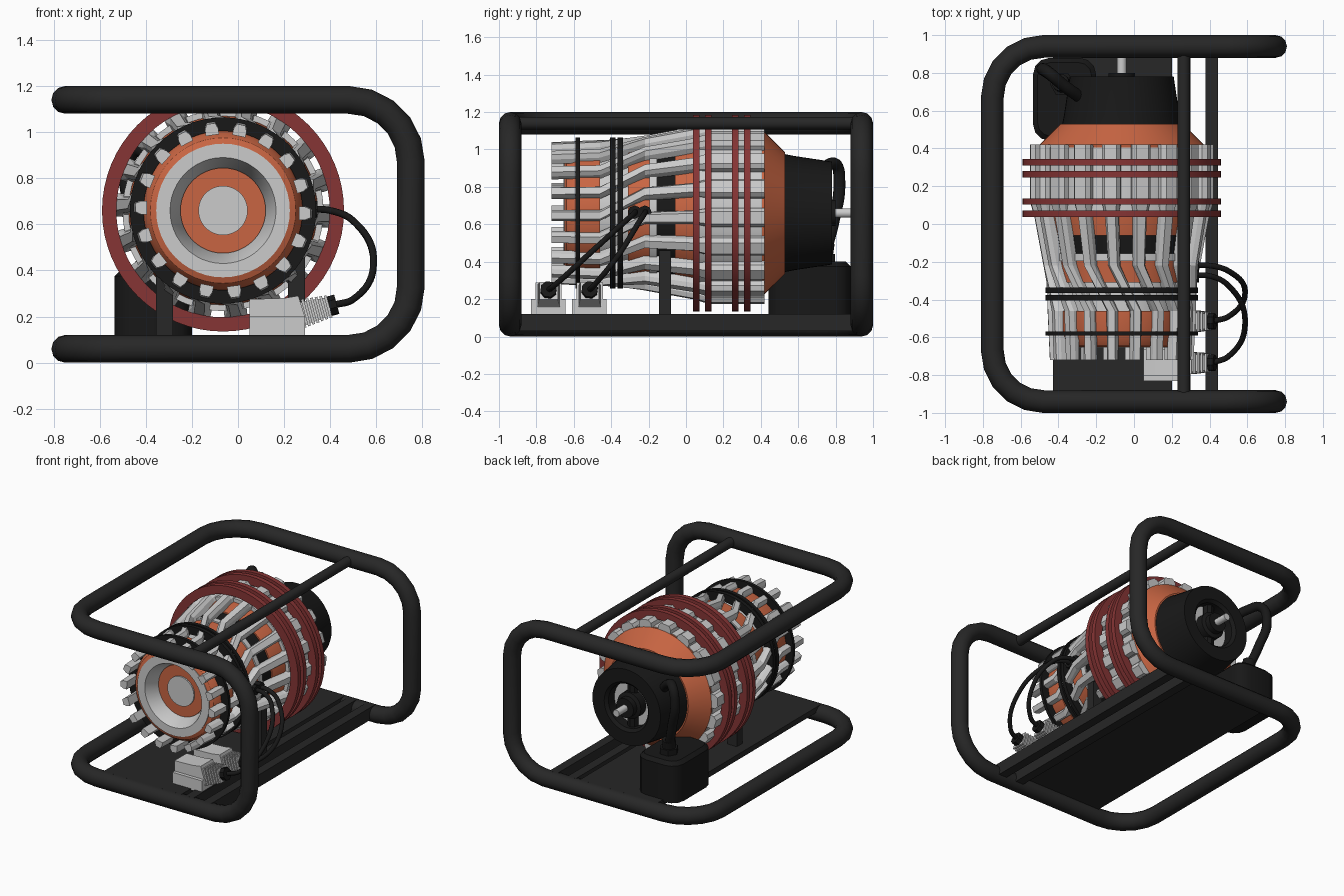
import bpy, bmesh, math
from mathutils import Vector, Matrix

if "Cube" in bpy.data.objects:
    bpy.data.objects.remove(bpy.data.objects["Cube"])

AX, AZ = -0.065, 0.66   # axis of the machine body, runs along y


def material(name, rgb):
    m = bpy.data.materials.new(name)
    m.diffuse_color = (*rgb, 1)
    m.use_nodes = True
    m.node_tree.nodes["Principled BSDF"].inputs["Base Color"].default_value = m.diffuse_color
    return m


DARK = material("dark", (0.02, 0.02, 0.02))
BLACK = material("black", (0.009, 0.009, 0.009))
ORANGE = material("orange", (0.58, 0.13, 0.055))
RED = material("red", (0.24, 0.035, 0.035))


def finish(ob, mat=None, smooth=True):
    if mat:
        ob.data.materials.append(mat)
    bpy.ops.object.select_all(action='DESELECT')
    ob.select_set(True)
    bpy.context.view_layer.objects.active = ob
    if ob.type == 'CURVE':
        bpy.ops.object.convert(target='MESH')
    if smooth:
        bpy.ops.object.shade_smooth_by_angle(angle=math.radians(32))
    return ob


def from_bm(name, bm, mat=None, smooth=True):
    bmesh.ops.recalc_face_normals(bm, faces=bm.faces)
    me = bpy.data.meshes.new(name)
    bm.to_mesh(me)
    bm.free()
    ob = bpy.data.objects.new(name, me)
    bpy.context.collection.objects.link(ob)
    return finish(ob, mat, smooth)


def lathe(name, profile, mat=None, closed=False, n=48, matrix=None):
    """Turn (radius, distance) points around the body axis, or around y of a given matrix."""
    M = matrix or Matrix.Translation((AX, 0, AZ))
    bm = bmesh.new()
    rings = []
    for r, y in profile:
        k = n if r > 1e-6 else 1
        rings.append([bm.verts.new(M @ Vector((r * math.cos(2 * math.pi * i / n), y,
                                               r * math.sin(2 * math.pi * i / n)))) for i in range(k)])
    pairs = list(zip(rings, rings[1:])) + ([(rings[-1], rings[0])] if closed else [])
    for a, b in pairs:
        for i in range(n):
            q = [a[i % len(a)], a[(i + 1) % len(a)], b[(i + 1) % len(b)], b[i % len(b)]]
            bm.faces.new(list(dict.fromkeys(q)))
    return from_bm(name, bm, mat)


def washer(name, y0, y1, r0, r1, mat=None):
    return lathe(name, [(r0, y0), (r1, y0), (r1, y1), (r0, y1)], mat, closed=True, n=64)


def rod(name, a, b, r, mat=None, n=20):
    a, b = Vector(a), Vector(b)
    M = Matrix.Translation(a) @ Vector((0, 1, 0)).rotation_difference(b - a).to_matrix().to_4x4()
    L = (b - a).length
    return lathe(name, [(0, 0), (r, 0), (r, L), (0, L)], mat, n=n, matrix=M)


def box(name, x, y, z, mat=None, bevel=0):
    bm = bmesh.new()
    bmesh.ops.create_cube(bm, size=1)
    for v in bm.verts:
        v.co = [(p[0] + p[1]) / 2 + c * (p[1] - p[0]) for p, c in zip((x, y, z), v.co)]
    if bevel:   # rounded upright edges
        ed = [e for e in bm.edges if abs(e.verts[0].co.z - e.verts[1].co.z) > 0.01]
        bmesh.ops.bevel(bm, geom=ed, offset=bevel, segments=3, affect='EDGES', profile=0.5)
        top = [e for e in bm.edges if min(v.co.z for v in e.verts) > z[1] - 0.001]
        bmesh.ops.bevel(bm, geom=top, offset=0.025, segments=1, affect='EDGES')
    return from_bm(name, bm, mat)


def tube(name, pts, r, mat, kind='POLY', cyclic=False):
    cu = bpy.data.curves.new(name, 'CURVE')
    cu.dimensions, cu.bevel_depth, cu.bevel_resolution = '3D', r, 4
    cu.use_fill_caps, cu.resolution_u = True, 10
    s = cu.splines.new(kind)
    add = s.bezier_points if kind == 'BEZIER' else s.points
    add.add(len(pts) - 1)
    for p, c in zip(add, pts):
        if kind == 'BEZIER':
            p.co, p.handle_left_type, p.handle_right_type = c, 'AUTO', 'AUTO'
        else:
            p.co = (*c, 1)
    s.use_cyclic_u = cyclic
    ob = bpy.data.objects.new(name, cu)
    bpy.context.collection.objects.link(ob)
    return finish(ob, mat)


# roll cage: one closed tube with rounded corners
X, Y, Z0, Z1 = 0.75, 0.94, 0.06, 1.14
corners = [(X, -Y, Z0), (-X, -Y, Z0), (-X, Y, Z0), (X, Y, Z0),
           (X, Y, Z1), (-X, Y, Z1), (-X, -Y, Z1), (X, -Y, Z1)]
path = []
for i, c in enumerate(corners):
    c = Vector(c)
    u = (Vector(corners[i - 1]) - c).normalized()
    w = (Vector(corners[(i + 1) % 8]) - c).normalized()
    for k in range(6):
        t, R = math.pi / 2 * k / 5, 0.27
        path.append(c + u * R * (1 - math.sin(t)) + w * R * (1 - math.cos(t)))
tube("cage_frame", path, 0.06, DARK, cyclic=True)

# crossbar, base plate, rails and legs
rod("top_crossbar", (0.263, -0.94, 1.14), (0.263, 0.94, 1.14), 0.034, DARK)
box("base_plate", (-0.43, 0.2), (-0.94, 0.94), (0.08, 0.12), DARK)
for i, x in enumerate((0.265, 0.412)):
    box(f"base_rail_{i}", (x - 0.033, x + 0.033), (-0.94, 0.94), (0.03, 0.12), DARK)
for i, x in enumerate((-0.318, 0.253)):
    box(f"support_leg_{i}", (x - 0.037, x + 0.037), (-0.145, -0.08), (0.1, 0.46), DARK)

# body core sections
lathe("front_drum", [(0, -0.5), (0.185, -0.5), (0.27, -0.6), (0.29, -0.65), (0.315, -0.64), (0.335, -0.61),
                     (0.348, -0.57), (0.35, -0.46), (0, -0.46)], ORANGE)
lathe("drum_neck", [(0.31, -0.47), (0.31, -0.29)])
lathe("middle_drum", [(0.3, -0.31), (0.355, -0.31), (0.365, -0.19), (0.3, -0.19)], ORANGE)
lathe("drum_lip", [(0.3, -0.195), (0.375, -0.195), (0.375, -0.155), (0.3, -0.155)])
lathe("drum_seal", [(0.3, -0.155), (0.365, -0.155), (0.375, -0.06), (0.3, -0.06)], BLACK)
lathe("rear_drum", [(0.3, -0.06), (0.385, -0.06), (0.41, 0.05), (0.415, 0.3), (0.435, 0.42),
                    (0.325, 0.53), (0.25, 0.53)], ORANGE)
washer("rear_sleeve", 0.06, 0.405, 0.40, 0.436)

# front cup, recessed orange plate and hub
lathe("front_cup", [(0.29, -0.60), (0.29, -0.655), (0.23, -0.655), (0.18, -0.53), (0.18, -0.5), (0.25, -0.5)],
      closed=True)
lathe("front_plate", [(0, -0.56), (0.185, -0.56), (0.185, -0.5)], ORANGE)
lathe("front_hub", [(0, -0.57), (0.107, -0.57), (0.107, -0.54)])

# twisted ribs: (y, inner radius, outer radius, half width, twist in degrees)
stations = [(-0.72, 0.33, 0.38, 0.029, 0), (-0.46, 0.335, 0.392, 0.029, 0),
            (-0.22, 0.355, 0.414, 0.031, 18), (0.04, 0.40, 0.462, 0.035, 19),
            (0.12, 0.41, 0.485, 0.05, 19), (0.42, 0.415, 0.485, 0.05, 19)]
bm = bmesh.new()
for k in range(18):
    prev = None
    for y, r0, r1, h, tw in stations:
        a = math.radians(18 + 20 * k + tw)
        o, t = Vector((math.cos(a), 0, math.sin(a))), Vector((-math.sin(a), 0, math.cos(a)))
        ring = [bm.verts.new(Vector((AX, y, AZ)) + o * r + t * s)
                for r, s in ((r0, -h), (r1 - 0.025, -h), (r1, -h * 0.65), (r1, h * 0.65), (r1 - 0.025, h), (r0, h))]
        if prev:
            for i in range(6):
                bm.faces.new((prev[i], prev[(i + 1) % 6], ring[(i + 1) % 6], ring[i]))
        else:
            bm.faces.new(ring)
        prev = ring
    bm.faces.new(prev)
from_bm("twisted_ribs", bm, smooth=False)

# red hoops and black bands
for i, y in enumerate((0.037, 0.102, 0.247, 0.31)):
    washer(f"red_hoop_{i}", y, y + 0.034, 0.463, 0.525, RED)
for i, (y, w) in enumerate(((-0.59, 0.022), (-0.405, 0.028), (-0.365, 0.028))):
    washer(f"black_band_{i}", y, y + w, 0.345, 0.404, BLACK)

# rear motor housing with recess, spokes, hub and shaft
lathe("motor_housing", [(0.25, 0.52), (0.315, 0.53), (0.305, 0.58), (0.275, 0.78), (0.18, 0.78),
                        (0.16, 0.76), (0.16, 0.66), (0.25, 0.6)], BLACK, closed=True)
lathe("motor_fan_plate", [(0, 0.69), (0.162, 0.69), (0.162, 0.67)])
for k, s in enumerate((-1, 1)):
    rod(f"motor_spoke_{k}", (AX, 0.70, AZ), (AX, 0.70, AZ + s * 0.17), 0.04, BLACK, 8)
lathe("motor_hub", [(0.095, 0.69), (0.095, 0.75), (0.07, 0.76), (0.07, 0.80), (0, 0.80)], BLACK)
rod("drive_shaft", (AX, 0.78, AZ), (AX, 0.9, AZ), 0.025)

# junction box with cable to the motor
box("junction_box", (-0.535, -0.2), (0.44, 0.88), (0.105, 0.40), BLACK, 0.09)
rod("box_gland_nut", (-0.38, 0.74, 0.39), (-0.38, 0.74, 0.44), 0.065, BLACK, 6)
rod("box_gland", (-0.38, 0.74, 0.43), (-0.39, 0.75, 0.50), 0.045, BLACK)
tube("motor_cable", [(-0.385, 0.745, 0.45), (-0.44, 0.79, 0.62), (-0.485, 0.82, 0.82), (-0.45, 0.8, 0.92),
                     (-0.38, 0.74, 0.9), (-0.27, 0.66, 0.8)], 0.032, BLACK, 'BEZIER')

# two plug connectors with square finned gland and looping cable
for i, (y, ye, ym) in enumerate(((-0.735, -0.275, -0.53), (-0.515, -0.22, -0.365))):
    box(f"plug_base_{i}", (0.05, 0.29), (y - 0.095, y + 0.09), (0.11, 0.20))
    bm = bmesh.new()
    prof = [(0.05, 0.2), (0.05, 0.275), (0.2, 0.28), (0.262, 0.29), (0.29, 0.2)]
    f = bm.faces.new([bm.verts.new((x, y - 0.07, z)) for x, z in prof])
    g = bmesh.ops.extrude_face_region(bm, geom=[f])['geom']
    bmesh.ops.translate(bm, vec=(0, 0.14, 0), verts=[v for v in g if isinstance(v, bmesh.types.BMVert)])
    from_bm(f"plug_cover_{i}", bm)
    start, d = Vector((0.25, y, 0.205)), Vector((0.96, 0, 0.26)).normalized()
    side = Vector((0, 1, 0))
    M = Matrix.Translation(start) @ Matrix((side, d, side.cross(d))).transposed().to_4x4() \
        @ Matrix.Rotation(math.pi / 4, 4, 'Y')
    fins = [(0, 0)]
    for k in range(7):
        s, r = 0.02 + k * 0.02, 0.088 - k * 0.003
        fins += [(r - 0.014, s), (r, s), (r, s + 0.012), (r - 0.014, s + 0.012)]
    lathe(f"plug_fins_{i}", fins + [(0, 0.155)], n=4, matrix=M)
    rod(f"plug_nut_{i}", start + d * 0.15, start + d * 0.185, 0.045, BLACK, 8)
    tube(f"plug_cable_{i}", [start + d * 0.17, (0.5, (y * 5 + ym) / 6, 0.275), (0.588, ym, 0.43),
                             (0.50, (ye * 4 + ym) / 5, 0.615), (0.40, ye, 0.66), (0.29, ye, 0.665)],
         0.015, BLACK, 'BEZIER')
    rod(f"cable_entry_{i}", (0.25, ye, 0.665), (0.345, ye, 0.665), 0.036, BLACK, 8)
